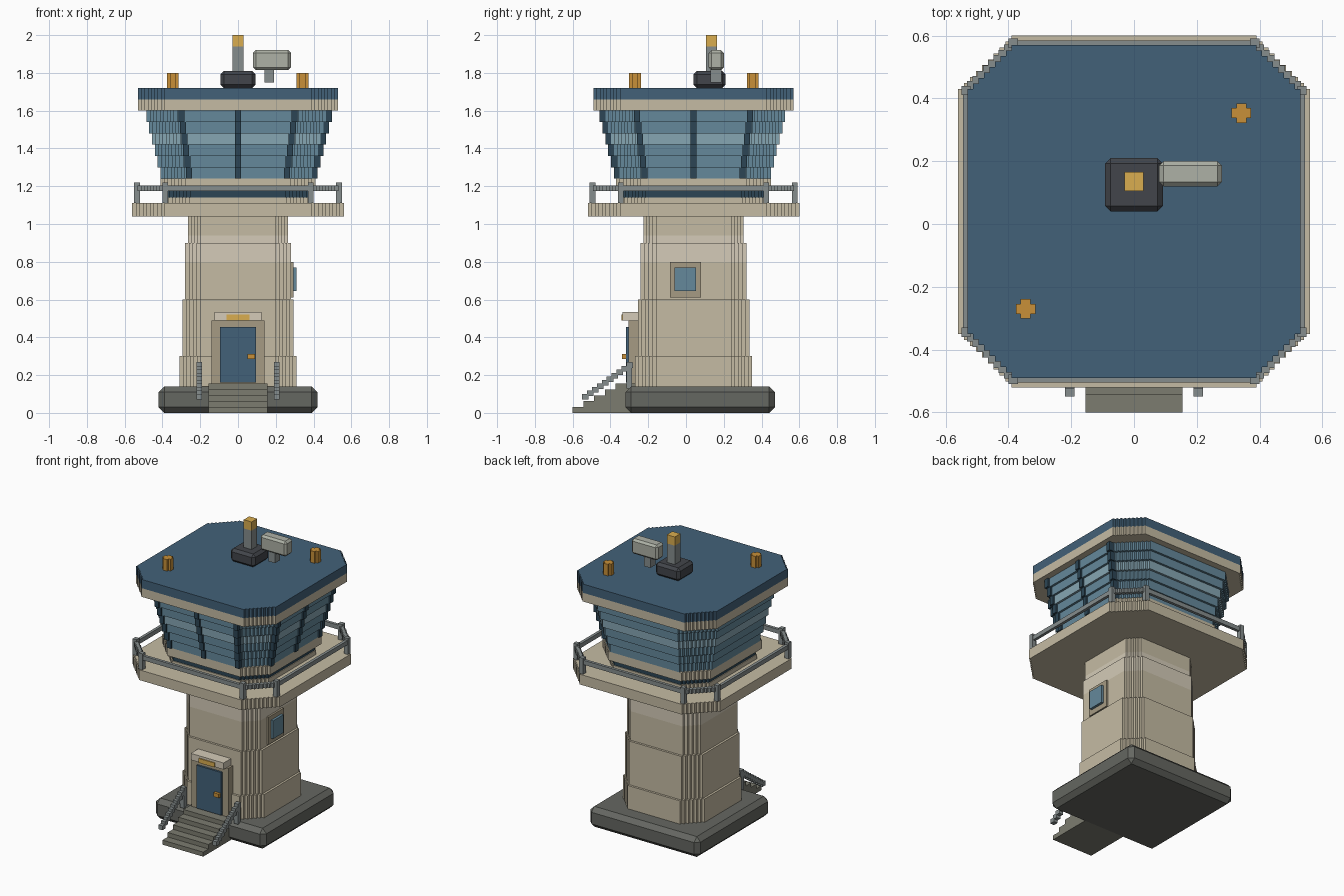
import bpy, bmesh
from mathutils import Vector

if "Cube" in bpy.data.objects:
    bpy.data.objects.remove(bpy.data.objects["Cube"])

CY = 0.04  # tower axis in y


def mat(name, r, g, b):
    m = bpy.data.materials.new(name)
    m.diffuse_color = (r, g, b, 1)
    m.use_nodes = True
    m.node_tree.nodes["Principled BSDF"].inputs["Base Color"].default_value = m.diffuse_color
    return m


CREAM = mat("cream", .56, .50, .37)
PALE = mat("pale_cream", .66, .60, .48)
TAN = mat("tan", .38, .33, .23)
BLUE = mat("blue", .055, .12, .19)
GLASS = mat("glass", .13, .25, .33)
GLINT = mat("glass_glint", .24, .38, .45)
NAVY = mat("navy", .025, .06, .09)
STONE = mat("stone", .13, .135, .12)
STEP = mat("step", .20, .20, .16)
STEEL = mat("steel", .24, .27, .27)
LIGHT = mat("light_grey", .42, .44, .38)
DARK = mat("dark_grey", .055, .06, .07)
ORANGE = mat("orange", .58, .28, .04)
YELLOW = mat("yellow", .70, .42, .08)


def finish(name, bm, m):
    bmesh.ops.recalc_face_normals(bm, faces=bm.faces)
    me = bpy.data.meshes.new(name)
    bm.to_mesh(me)
    bm.free()
    me.materials.append(m)
    ob = bpy.data.objects.new(name, me)
    bpy.context.collection.objects.link(ob)
    return ob


def boxes(name, spans, m, bevel=0):
    """One object from (x0, x1, y0, y1, z0, z1) boxes."""
    bm = bmesh.new()
    for x0, x1, y0, y1, z0, z1 in spans:
        vs = bmesh.ops.create_cube(bm, size=1)["verts"]
        for v in vs:
            v.co = Vector(((x0 + x1) / 2 + v.co.x * (x1 - x0),
                           (y0 + y1) / 2 + v.co.y * (y1 - y0),
                           (z0 + z1) / 2 + v.co.z * (z1 - z0)))
    if bevel:
        bmesh.ops.bevel(bm, geom=bm.edges[:], offset=bevel, segments=1, affect='EDGES')
    return finish(name, bm, m)


def around(x, y, z0, z1, s=.015):
    return (x - s, x + s, y - s, y + s, z0, z1)


def octagon(name, half, flat, z0, z1, m):
    """Square prism whose corners are cut in small steps."""
    n = max(3, round((half - flat) / .018))
    d = (half - flat) / n
    corner = [(half, flat)]
    for i in range(n):
        x, y = half - d * (i + 1), flat + d * i
        corner += [(x, y), (x, y + d)]
    pts = []
    for _ in range(4):
        pts += corner
        corner = [(-y, x) for x, y in corner]
    bm = bmesh.new()
    face = bm.faces.new([bm.verts.new((x, y + CY, z0)) for x, y in pts])
    top = bmesh.ops.extrude_face_region(bm, geom=[face])["geom"]
    bmesh.ops.translate(bm, vec=(0, 0, z1 - z0),
                        verts=[v for v in top if isinstance(v, bmesh.types.BMVert)])
    if face.is_valid is False or len([f for f in bm.faces if len(f.verts) > 4]) < 2:
        bm.faces.new([v for v in bm.verts if abs(v.co.z - z0) < 1e-6])
    return finish(name, bm, m)


# Foundation and entrance steps
boxes("foundation", [(-.42, .42, -.32, .47, 0, .14)], STONE, .03)
boxes("entrance_steps", [(-.155, .155, -.6 + .057 * i, -.27, .031 * i, .031 * (i + 1))
                         for i in range(5)], STEP)
for side, s in (("left", -1), ("right", 1)):
    x = .205 * s
    boxes(side + "_handrail", [(x - .015, x + .015, -.55 + .026 * i, -.515 + .026 * i,
                                .07 + .0185 * i, .10 + .0185 * i) for i in range(10)]
          + [around(x, -.30, .13, .27)], STEEL)

# Tapering shaft
for i, (z0, z1, h, m) in enumerate([(.14, .3, .31, CREAM), (.3, .6, .295, CREAM),
                                    (.6, .8, .28, CREAM), (.8, .9, .28, PALE),
                                    (.9, .94, .265, PALE), (.94, 1.04, .265, CREAM)]):
    octagon(f"shaft_{i}", h, .2, z0, z1, m)

# Door
boxes("door_frame", [(-.14, .14, -.305, -.2, .14, .49)], TAN)
boxes("door", [(-.095, .095, -.318, -.25, .16, .455)], BLUE)
boxes("door_lintel", [(-.125, .125, -.335, -.22, .49, .535)], PALE)
boxes("door_lamp", [(-.06, .06, -.342, -.3, .49, .52)], YELLOW)
boxes("door_handle", [(.05, .09, -.338, -.31, .285, .312)], ORANGE)

# Side window
boxes("window_frame", [(.2, .293, -.085, .08, .61, .8)], TAN)
boxes("window_pane", [(.2, .31, -.06, .052, .645, .77)], GLASS)

# Walkway deck and railing
octagon("deck", .56, .39, 1.04, 1.11, CREAM)
R, F = .535, .385
posts, rails = [], []
for sx in (-1, 1):
    rails.append((sx * R - .01, sx * R + .01, CY - F, CY + F, 1.175, 1.205))
    rails.append((-F, F, CY + sx * R - .01, CY + sx * R + .01, 1.175, 1.205))
    for sy in (-1, 1):
        posts += [around(sx * R, CY + sy * F, 1.11, 1.22),
                  around(sx * F, CY + sy * R, 1.11, 1.22)]
        for i in range(1, 9):
            t = (R - F) * i / 9
            rails.append(around(sx * (R - t), CY + sy * (F + t), 1.175, 1.205, .013))
boxes("railing_posts", posts, STEEL)
boxes("railing_bars", rails, STEEL)

# Control cab: plinth, sill, flaring glass
octagon("cab_plinth", .385, .26, 1.11, 1.14, CREAM)
octagon("cab_dark_band", .38, .255, 1.14, 1.18, NAVY)
octagon("cab_sill", .41, .28, 1.18, 1.24, CREAM)
mullions = []
for i in range(6):
    z0, z1 = 1.24 + .06 * i, 1.30 + .06 * i
    h, f = .41 + .015 * i, .265 + .008 * i
    octagon(f"cab_glass_{i}", h, f, z0, z1, GLINT if i == 3 else GLASS)
    for k in (-1, 0, 1):
        p = k * (f - .005)
        mullions.append((p - .016, p + .016, CY - h - .012, CY - h + .03, z0, z1))
        mullions.append((h - .03, h + .012, CY + p - .016, CY + p + .016, z0, z1))
boxes("cab_mullions", mullions, NAVY)

# Roof
octagon("roof_fascia", .53, .39, 1.6, 1.66, CREAM)
octagon("roof_top", .53, .39, 1.66, 1.72, BLUE)

# Roof equipment
boxes("mast_base", [(-.093, .093, .04, .21, 1.72, 1.81)], DARK, .018)
boxes("mast", [around(0, .135, 1.8, 1.94, .03)], STEEL)
boxes("mast_lamp", [around(0, .135, 1.94, 2.0, .03)], YELLOW)
boxes("radar_stem", [(.14, .19, .13, .188, 1.75, 1.82)], STEEL)
boxes("radar_head", [(.08, .28, .12, .2, 1.815, 1.92)], LIGHT, .014)
for name, x, y in (("front_beacon", -.345, -.27), ("rear_beacon", .342, .353)):
    boxes(name, [(x - .031, x + .031, y - .016, y + .016, 1.72, 1.8),
                 (x - .016, x + .016, y - .031, y + .031, 1.72, 1.8)], ORANGE)
